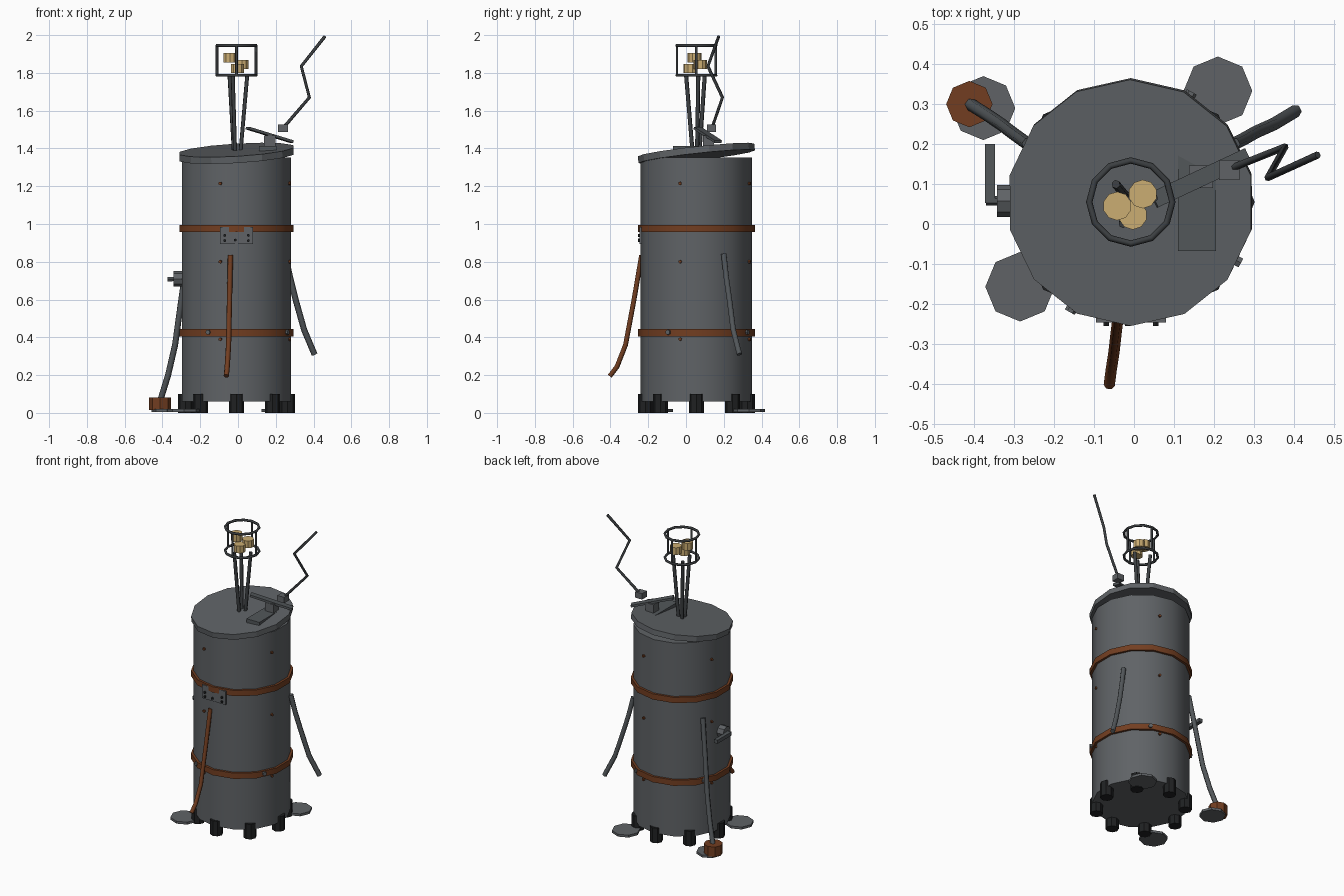
import bpy, bmesh, math
from mathutils import Vector, Matrix

if "Cube" in bpy.data.objects:
    bpy.data.objects.remove(bpy.data.objects["Cube"])

CX, CY = -0.008, 0.055   # drum axis


def mat(name, r, g, b):
    m = bpy.data.materials.new(name)
    m.diffuse_color = (r, g, b, 1)
    m.use_nodes = True
    m.node_tree.nodes["Principled BSDF"].inputs["Base Color"].default_value = m.diffuse_color
    return m


STEEL = mat("drum grey", 0.115, 0.124, 0.133)
HOSE = mat("hose grey", 0.085, 0.095, 0.102)
DARK = mat("dark metal", 0.045, 0.05, 0.054)
BLACK = mat("black rubber", 0.014, 0.015, 0.016)
RUST = mat("rust", 0.17, 0.048, 0.015)
TAN = mat("lamp tan", 0.6, 0.42, 0.17)


def finish(name, bm, m, smooth=False):
    me = bpy.data.meshes.new(name)
    bm.to_mesh(me)
    bm.free()
    me.materials.append(m)
    ob = bpy.data.objects.new(name, me)
    bpy.context.collection.objects.link(ob)
    if smooth:
        bpy.ops.object.select_all(action='DESELECT')
        ob.select_set(True)
        bpy.context.view_layer.objects.active = ob
        bpy.ops.object.shade_smooth_by_angle(angle=math.radians(35))
    return ob


def cyl(name, c, r, h, n, m, direction=(0, 0, 1), smooth=False):
    bm = bmesh.new()
    d = Vector(direction).normalized()
    rot = Vector((0, 0, 1)).rotation_difference(d).to_matrix().to_4x4()
    bmesh.ops.create_cone(bm, cap_ends=True, segments=n, radius1=r, radius2=r,
                          depth=h, matrix=Matrix.Translation(c) @ rot)
    return finish(name, bm, m, smooth)


def box(name, lo, hi, m):
    lo, hi = Vector(lo), Vector(hi)
    bm = bmesh.new()
    bmesh.ops.create_cube(bm, size=1, matrix=Matrix.Translation((lo + hi) / 2)
                          @ Matrix.Diagonal((*(hi - lo), 1)))
    return finish(name, bm, m)


def bar(name, a, b, w, t, m):
    # flat bar from a to b, w wide and t thick
    a, b = Vector(a), Vector(b)
    x = (b - a).normalized()
    y = Vector((0, 0, 1)).cross(x).normalized()
    z = x.cross(y)
    rot = Matrix((x, y, z)).transposed().to_4x4()
    bm = bmesh.new()
    bmesh.ops.create_cube(bm, size=1, matrix=Matrix.Translation((a + b) / 2) @ rot
                          @ Matrix.Diagonal(((b - a).length, w, t, 1)))
    return finish(name, bm, m)


def tube(name, pts, r, m, closed=False):
    cu = bpy.data.curves.new(name, 'CURVE')
    cu.dimensions = '3D'
    cu.bevel_depth = r
    cu.bevel_resolution = 1
    cu.use_fill_caps = True
    sp = cu.splines.new('POLY')
    sp.points.add(len(pts) - 1)
    for p, co in zip(sp.points, pts):
        p.co = (*co, 1)
    sp.use_cyclic_u = closed
    cu.materials.append(m)
    ob = bpy.data.objects.new(name, cu)
    bpy.context.collection.objects.link(ob)
    bpy.ops.object.select_all(action='DESELECT')
    ob.select_set(True)
    bpy.context.view_layer.objects.active = ob
    bpy.ops.object.convert(target='MESH')


def around(deg, r, z):
    a = math.radians(deg)
    return Vector((CX + r * math.cos(a), CY + r * math.sin(a), z))


def radial(deg):
    return (math.cos(math.radians(deg)), math.sin(math.radians(deg)), 0)


# drum, rust bands and crooked lid
cyl("drum_body", (CX, CY, 0.706), 0.295, 1.292, 14, STEEL, smooth=True)
for i, z in enumerate((0.424, 0.977)):
    cyl(f"band_{i}", (CX, CY, z), 0.31, 0.038, 14, RUST, smooth=True)
cyl("lid", (CX, CY, 1.374), 0.31, 0.036, 14, STEEL, direction=(-0.06, -0.11, 1))

# feet under the rim
for i in range(8):
    cyl(f"foot_{i}", around(i * 45, 0.27, 0.05), 0.04, 0.1, 8, BLACK)

# ground pads
for i, (x, y, r) in enumerate(((0.21, 0.333, 0.086), (-0.377, 0.29, 0.08),
                               (-0.285, -0.157, 0.087))):
    cyl(f"ground_pad_{i}", (x, y, 0.012), r, 0.016, 8, STEEL)

# hanging hoses, one ending in a rusty can
tube("right_hose", [(0.25, 0.2, 0.84), (0.275, 0.213, 0.72), (0.305, 0.23, 0.6),
                    (0.35, 0.25, 0.44), (0.405, 0.283, 0.31)], 0.016, HOSE)
tube("left_hose", [(-0.265, 0.2, 0.84), (-0.3, 0.225, 0.6), (-0.333, 0.25, 0.36),
                   (-0.37, 0.275, 0.2), (-0.41, 0.3, 0.07)], 0.016, HOSE)
tube("front_hose", [(-0.04, -0.235, 0.835), (-0.045, -0.275, 0.6), (-0.05, -0.32, 0.36),
                    (-0.057, -0.365, 0.245), (-0.062, -0.403, 0.195)], 0.014, RUST)
cyl("rusty_can", (-0.412, 0.3, 0.048), 0.058, 0.066, 8, RUST)

# rivets on the drum and bolts on the lower band
for k in range(4):
    a = 73 + 90 * k
    for j, z in enumerate((0.39, 0.8, 1.215)):
        cyl(f"rivet_{k}_{j}", around(a, 0.293, z), 0.009, 0.014, 6, RUST, radial(a))
    cyl(f"band_bolt_{k}", around(61 + 90 * k, 0.305, 0.427), 0.014, 0.02, 6, STEEL,
        radial(61 + 90 * k))

# front latch plate with bolts
box("latch_plate", (-0.095, -0.246, 0.895), (0.08, -0.234, 0.985), STEEL)
for i, (x, z) in enumerate(((-0.07, 0.912), (0.055, 0.912), (-0.07, 0.94),
                            (0.055, 0.94), (-0.015, 0.915))):
    cyl(f"latch_bolt_{i}", (x, -0.248, z), 0.008, 0.014, 6, BLACK, (0, -1, 0))

# side valve and lever
cyl("valve_body", (-0.315, 0.058, 0.71), 0.04, 0.055, 8, STEEL, (-1, 0, 0))
cyl("valve_stem", (-0.35, 0.058, 0.708), 0.012, 0.04, 6, HOSE, (-1, 0, 0))
box("valve_lever", (-0.373, 0.052, 0.696), (-0.348, 0.2, 0.72), HOSE)

# tripod mast and lamp cage
for i in range(3):
    a = 10 + 120 * i
    tube(f"mast_leg_{i}", [around(a, 0.022, 1.385), around(a, 0.058, 1.79)], 0.011, DARK)
for i, z in enumerate((1.787, 1.945)):
    tube(f"cage_ring_{i}", [around(30 * k, 0.104, z) for k in range(12)], 0.008, DARK, True)
for i in range(4):
    tube(f"cage_post_{i}", [around(90 * i, 0.103, 1.787), around(90 * i, 0.103, 1.945)],
         0.007, DARK)

# clustered lamps
for i, (x, y, z) in enumerate(((-0.042, 0.045, 1.88), (0.022, 0.075, 1.845),
                               (-0.003, 0.022, 1.824))):
    cyl(f"lamp_{i}", (x, y, z), 0.036, 0.048, 10, TAN)

# bracket on the lid with crossbar and bent aerial
box("bracket_base", (0.11, -0.068, 1.386), (0.205, 0.18, 1.412), HOSE)
box("bracket_post", (0.138, 0.09, 1.405), (0.198, 0.147, 1.468), STEEL)
bar("bracket_arm", (0.05, 0.06, 1.508), (0.285, 0.17, 1.436), 0.042, 0.014, HOSE)
box("aerial_socket", (0.213, 0.11, 1.488), (0.264, 0.16, 1.527), STEEL)
tube("bent_aerial", [(0.245, 0.14, 1.515), (0.378, 0.193, 1.67), (0.335, 0.116, 1.835),
                     (0.46, 0.173, 1.993)], 0.009, DARK)
